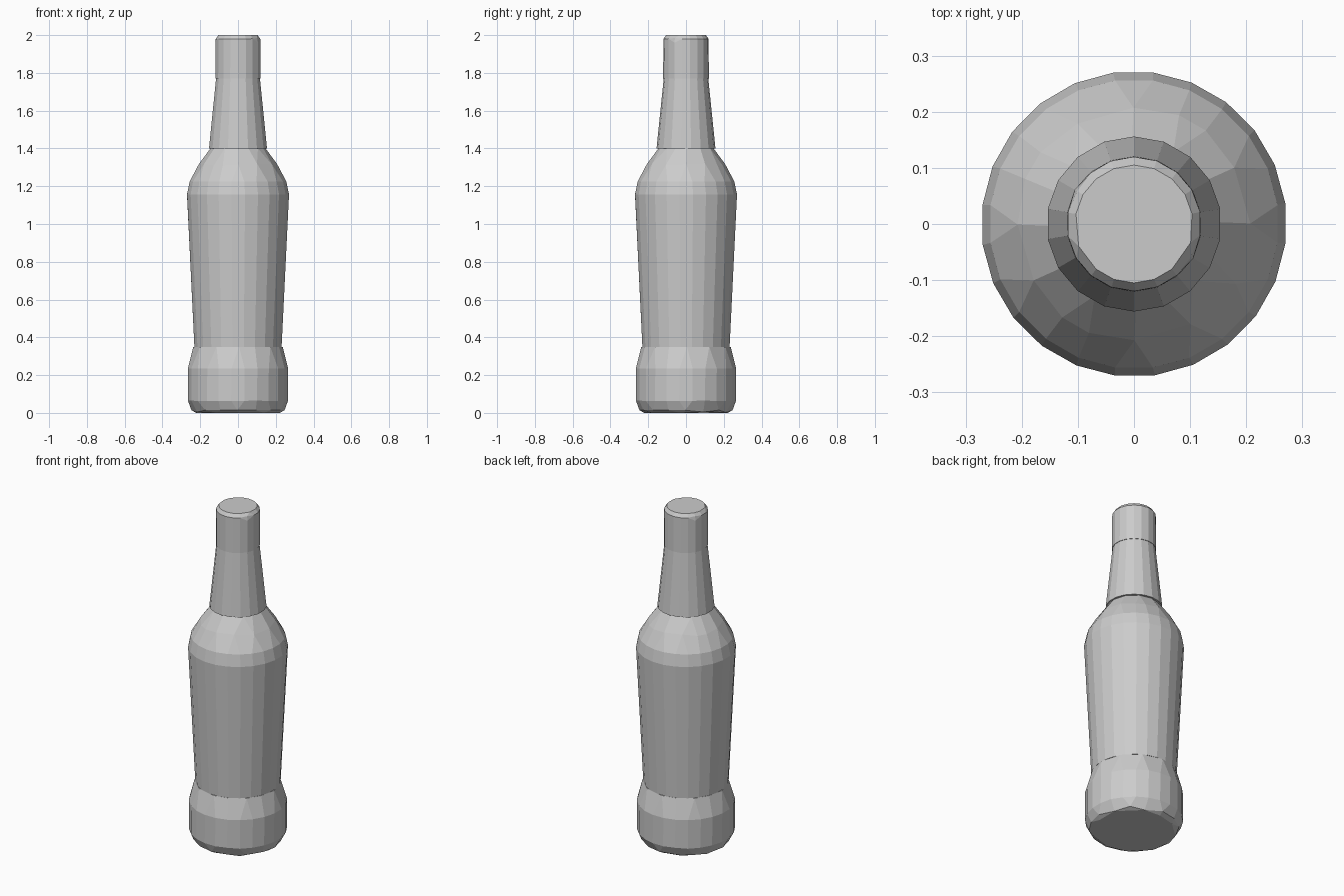
import bpy, bmesh
from math import cos, sin, tau

cube = bpy.data.objects.get("Cube")
if cube:
    bpy.data.objects.remove(cube, do_unlink=True)

grey = bpy.data.materials.new("plain grey")
grey.use_nodes = True
grey.diffuse_color = (0.6, 0.6, 0.6, 1)
grey.node_tree.nodes["Principled BSDF"].inputs["Base Color"].default_value = (0.6, 0.6, 0.6, 1)


def turned_part(name, profile, sides=20, keep=1.0):
    """Closed solid of revolution from (radius, height) pairs, optionally faceted."""
    bm = bmesh.new()
    rings = [[bm.verts.new((r * cos(tau * (i + 0.5) / sides), r * sin(tau * (i + 0.5) / sides), z))
              for i in range(sides)] for r, z in profile]
    for low, high in zip(rings, rings[1:]):
        for i in range(sides):
            j = (i + 1) % sides
            bm.faces.new((low[i], low[j], high[j], high[i]))
    bm.faces.new(rings[0][::-1])
    bm.faces.new(rings[-1])
    mesh = bpy.data.meshes.new(name)
    bm.to_mesh(mesh)
    bm.free()
    mesh.materials.append(grey)
    obj = bpy.data.objects.new(name, mesh)
    bpy.context.collection.objects.link(obj)
    if keep < 1:
        facets = obj.modifiers.new("facets", "DECIMATE")
        facets.ratio = keep
    return obj


# Rounded foot of the bottle
turned_part("bottle_base", [(0.22, 0), (0.245, 0.015), (0.262, 0.05), (0.27, 0.1), (0.27, 0.2),
                            (0.262, 0.26), (0.235, 0.35)], 24, 0.5)

# Tapered body and sloping shoulder
turned_part("bottle_body", [(0.233, 0.35), (0.237, 0.44), (0.27, 1.05), (0.27, 1.17),
                            (0.258, 1.225), (0.21, 1.31), (0.145, 1.4)], 24, 0.6)

# Neck and cap
turned_part("bottle_neck", [(0.156, 1.4), (0.118, 1.77)], 18)
turned_part("bottle_cap", [(0.121, 1.77), (0.122, 1.96), (0.117, 1.985), (0.105, 2.0)], 18, 0.75)
